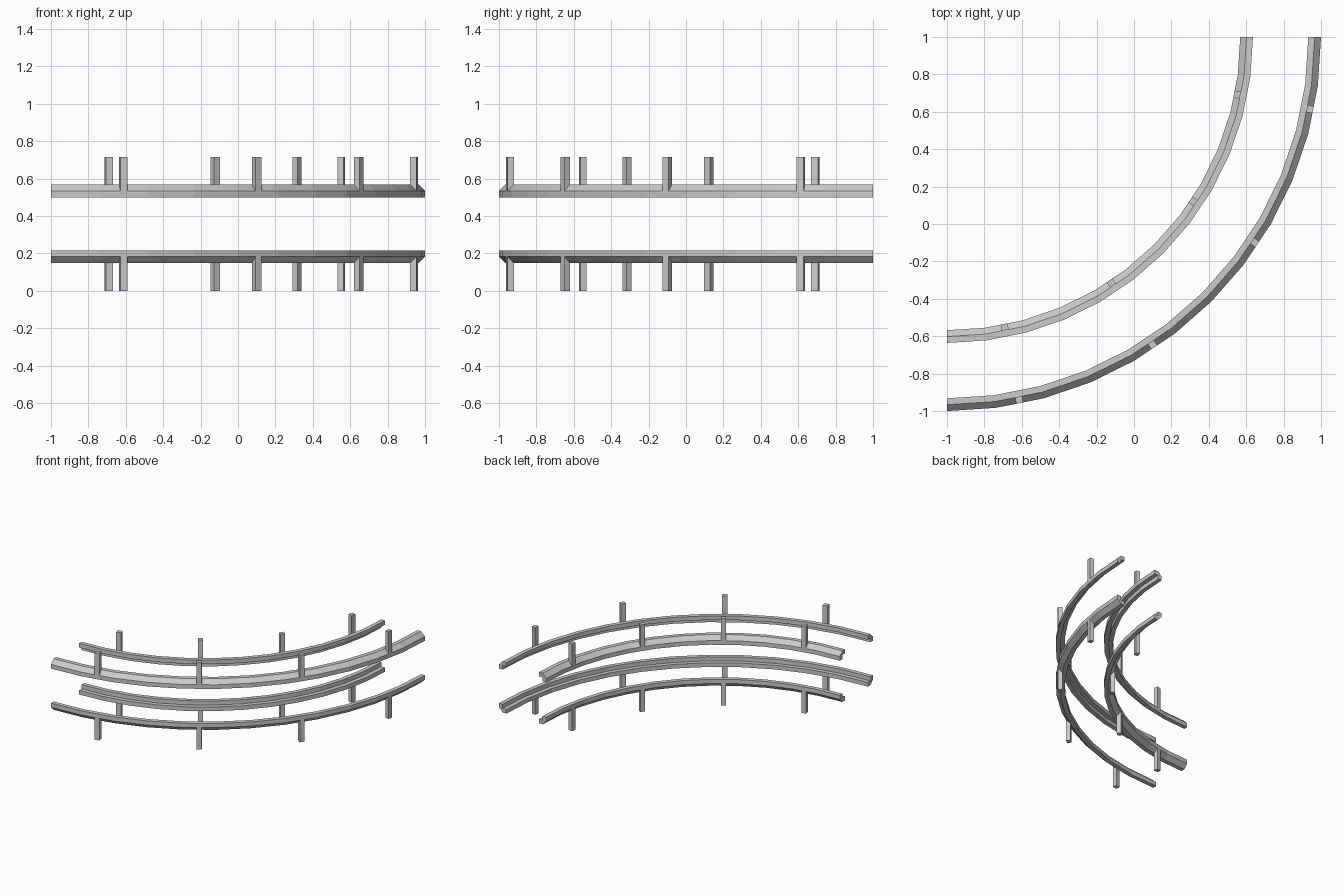
import bpy, bmesh, math
from mathutils import Matrix, Vector

if "Cube" in bpy.data.objects:
    bpy.data.objects.remove(bpy.data.objects["Cube"])

CX, CY = -1.0, 1.0          # bend centre
SEGS = 12                   # straight facets in the quarter turn
W, H = 0.068, 0.034         # rail section size and half size
TOP = 0.716                 # overall height
POST_T = 0.038              # post width along the rail


def finish(bm, name):
    bmesh.ops.recalc_face_normals(bm, faces=bm.faces[:])
    me = bpy.data.meshes.new(name)
    bm.to_mesh(me)
    bm.free()
    ob = bpy.data.objects.new(name, me)
    bpy.context.collection.objects.link(ob)
    return ob


def polar(r, a, z):
    return Vector((CX + r * math.sin(a), CY - r * math.cos(a), z))


def rail(name, r_back, r_dir, z_back, z_dir):
    # angle section: chamfered on the back corner, notched toward the passage
    section = [(H, 0), (W, 0), (W, H), (H, H), (H, W), (0, W), (0, H)]
    bm = bmesh.new()
    rings = []
    for i in range(SEGS + 1):
        a = math.radians(90) * i / SEGS
        rings.append([bm.verts.new(polar(r_back + r_dir * u, a, z_back + z_dir * v))
                      for u, v in section])
    n = len(section)
    for p, q in zip(rings, rings[1:]):
        for k in range(n):
            bm.faces.new((p[k], p[(k + 1) % n], q[(k + 1) % n], q[k]))
    bm.faces.new(rings[0])
    bm.faces.new(rings[-1])
    finish(bm, name)


def post(name, r_back, r_dir, z0, z1, a):
    # sits flush with the back face at the middle of a facet
    flat = r_back * math.cos(math.radians(45) / SEGS)
    m = (Matrix.Translation(polar(flat + r_dir * H / 2, a, (z0 + z1) / 2))
         @ Matrix.Rotation(a, 4, 'Z')
         @ Matrix.Diagonal((POST_T, H, abs(z1 - z0), 1)))
    bm = bmesh.new()
    bmesh.ops.create_cube(bm, size=1, matrix=m)
    finish(bm, name)


# four corner rails, each with four posts
for side, r_back, r_dir in (("outer", 2.0, -1), ("inner", 1.568, 1)):
    for level, z_back, z_dir, z_end in (("lower", 0.148, 1, 0.0),
                                        ("upper", TOP - 0.148, -1, TOP)):
        rail(f"{level}_{side}_rail", r_back, r_dir, z_back, z_dir)
        for k in range(4):
            post(f"{level}_{side}_post_{k + 1}", r_back, r_dir,
                 z_back + z_dir * H, z_end, math.radians(11.25 + 22.5 * k))
